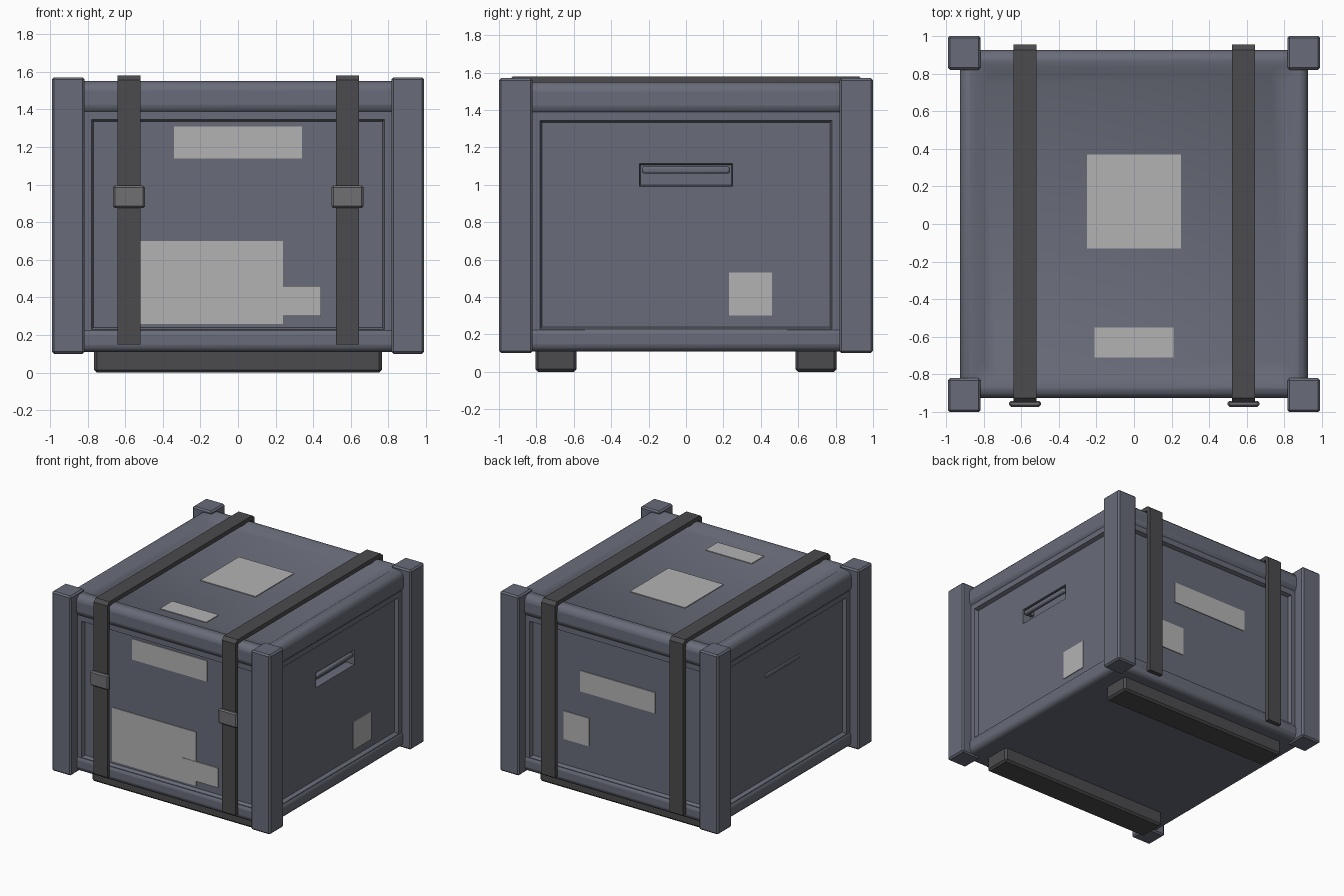
import bpy, bmesh
from math import radians
from mathutils import Vector

if "Cube" in bpy.data.objects:
    bpy.data.objects.remove(bpy.data.objects["Cube"])


def material(name, rgb):
    m = bpy.data.materials.new(name)
    m.diffuse_color = (*rgb, 1)
    m.use_nodes = True
    m.node_tree.nodes["Principled BSDF"].inputs["Base Color"].default_value = m.diffuse_color
    return m


SHELL = material("shell_blue_grey", (0.14, 0.15, 0.19))
STRAP = material("strap_dark_grey", (0.07, 0.07, 0.075))
BUCKLE = material("buckle_grey", (0.16, 0.16, 0.17))
LABEL = material("label_light_grey", (0.45, 0.45, 0.45))


def make(name, bm, mat, bevel=0.0, segments=1):
    bmesh.ops.recalc_face_normals(bm, faces=bm.faces)
    me = bpy.data.meshes.new(name)
    bm.to_mesh(me)
    bm.free()
    ob = bpy.data.objects.new(name, me)
    bpy.context.collection.objects.link(ob)
    me.materials.append(mat)
    if bevel:
        b = ob.modifiers.new("bevel", 'BEVEL')
        b.width, b.segments = bevel, segments
        b.limit_method, b.angle_limit = 'ANGLE', radians(40)
    return ob


def box_mesh(lo, hi):
    bm = bmesh.new()
    bmesh.ops.create_cube(bm, size=1)
    lo, hi = Vector(lo), Vector(hi)
    for v in bm.verts:
        v.co = Vector([l + (c + 0.5) * (h - l) for l, h, c in zip(lo, hi, v.co)])
    bm.normal_update()
    return bm


def box(name, lo, hi, mat, bevel=0.0, segments=1):
    return make(name, box_mesh(lo, hi), mat, bevel, segments)


def smooth(ob):
    bpy.ops.object.select_all(action='DESELECT')
    ob.select_set(True)
    bpy.context.view_layer.objects.active = ob
    bpy.ops.object.shade_smooth_by_angle(angle=radians(35))


# Body with a recessed panel on each of its four sides
bm = box_mesh((-0.91, -0.91, 0.15), (0.91, 0.91, 1.39))
for f in [f for f in bm.faces if abs(f.normal.z) < 0.5]:
    n = f.normal.copy()
    bmesh.ops.inset_individual(bm, faces=[f], thickness=0.12)
    for v in f.verts:
        v.co.z = 0.23 if v.co.z < 0.7 else 1.345
        for i in (0, 1):
            if abs(n[i]) < 0.5:
                v.co[i] = 0.78 if v.co[i] > 0 else -0.78
    bmesh.ops.inset_individual(bm, faces=[f], thickness=0.015, depth=-0.03)
body = make("body", bm, SHELL)

# Handle pockets, cut with tapered blocks
for s, side in ((1, "right"), (-1, "left")):
    bm = box_mesh((0.81, -0.255, 0.985), (0.95, 0.255, 1.12))
    for v in bm.verts:
        v.co.x *= s
        if abs(v.co.x) < 0.9:
            v.co.y *= 0.95
            v.co.z = 1.052 + (v.co.z - 1.052) * 0.8
    cutter = make(side + "_pocket_cutter", bm, SHELL)
    cutter.hide_render = True
    cutter.hide_set(True)
    cut = body.modifiers.new(side + "_pocket", 'BOOLEAN')
    cut.operation, cut.object, cut.solver = 'DIFFERENCE', cutter, 'EXACT'
    x0, x1 = sorted((s * 0.85, s * 0.885))
    smooth(box(side + "_handle_bar", (x0, -0.235, 1.06), (x1, 0.235, 1.098), SHELL, 0.012, 2))
    for e in (-1, 1):
        a, b = sorted((s * 0.805, s * 0.87))
        box(side + "_handle_lug", (a, e * 0.215 - 0.012, 1.065), (b, e * 0.215 + 0.012, 1.093), SHELL)

# Rounded base tray
smooth(box("base", (-0.92, -0.92, 0.11), (0.92, 0.92, 0.24), SHELL, 0.04, 3))

# Lid with rounded rim and sunken top panel
bm = box_mesh((-0.925, -0.925, 1.375), (0.925, 0.925, 1.55))
top = [f for f in bm.faces if f.normal.z > 0.5]
bmesh.ops.inset_individual(bm, faces=top, thickness=0.12)
bmesh.ops.inset_individual(bm, faces=top, thickness=0.065, depth=-0.03)
smooth(make("lid", bm, SHELL, 0.05, 3))

# Corner posts
for sx in (-1, 1):
    for sy in (-1, 1):
        x0, x1 = sorted((sx * 0.815, sx * 0.99))
        y0, y1 = sorted((sy * 0.82, sy * 1.0))
        box("corner_post", (x0, y0, 0.1), (x1, y1, 1.57), SHELL, 0.012)

# Skids underneath
for s in (-1, 1):
    y0, y1 = sorted((s * 0.585, s * 0.805))
    box("skid", (-0.765, y0, 0.0), (0.765, y1, 0.13), STRAP, 0.015)

# Straps over front, top and back, with front buckles
outer = [(-0.95, 0.15), (-0.95, 1.555), (-0.925, 1.58), (0.925, 1.58), (0.955, 1.555), (0.955, 0.15)]
inner = [(0.92, 0.15), (0.92, 1.545), (-0.92, 1.545), (-0.92, 0.15)]
for cx in (-0.58, 0.582):
    bm = bmesh.new()
    face = bm.faces.new([bm.verts.new((cx - 0.062, y, z)) for y, z in outer + inner])
    ext = bmesh.ops.extrude_face_region(bm, geom=[face])["geom"]
    bmesh.ops.translate(bm, vec=(0.124, 0, 0), verts=[v for v in ext if isinstance(v, bmesh.types.BMVert)])
    make("strap", bm, STRAP)
    box("buckle", (cx - 0.085, -0.972, 0.875), (cx + 0.085, -0.94, 0.995), BUCKLE, 0.01)

# Blank labels: face, horizontal range, vertical range, lift above the panel
labels = [
    ("front", (-0.34, 0.34), (1.14, 1.31), 0.006),
    ("front", (-0.52, 0.24), (0.26, 0.70), 0.006),
    ("front", (0.12, 0.44), (0.30, 0.46), 0.010),
    ("back", (-0.34, 0.34), (0.88, 1.05), 0.006),
    ("back", (0.26, 0.49), (0.45, 0.68), 0.006),
    ("right", (0.23, 0.46), (0.30, 0.53), 0.006),
    ("top", (-0.25, 0.25), (-0.13, 0.37), 0.006),
    ("top", (-0.21, 0.21), (-0.71, -0.55), 0.006),
]
for face, (a0, a1), (b0, b1), lift in labels:
    p0, p1 = 0.875, 0.88 + lift
    lo, hi = {
        "front": ((a0, -p1, b0), (a1, -p0, b1)),
        "back": ((a0, p0, b0), (a1, p1, b1)),
        "right": ((p0, a0, b0), (p1, a1, b1)),
        "top": ((a0, b0, 1.515), (a1, b1, 1.52 + lift)),
    }[face]
    box(face + "_label", lo, hi, LABEL)
